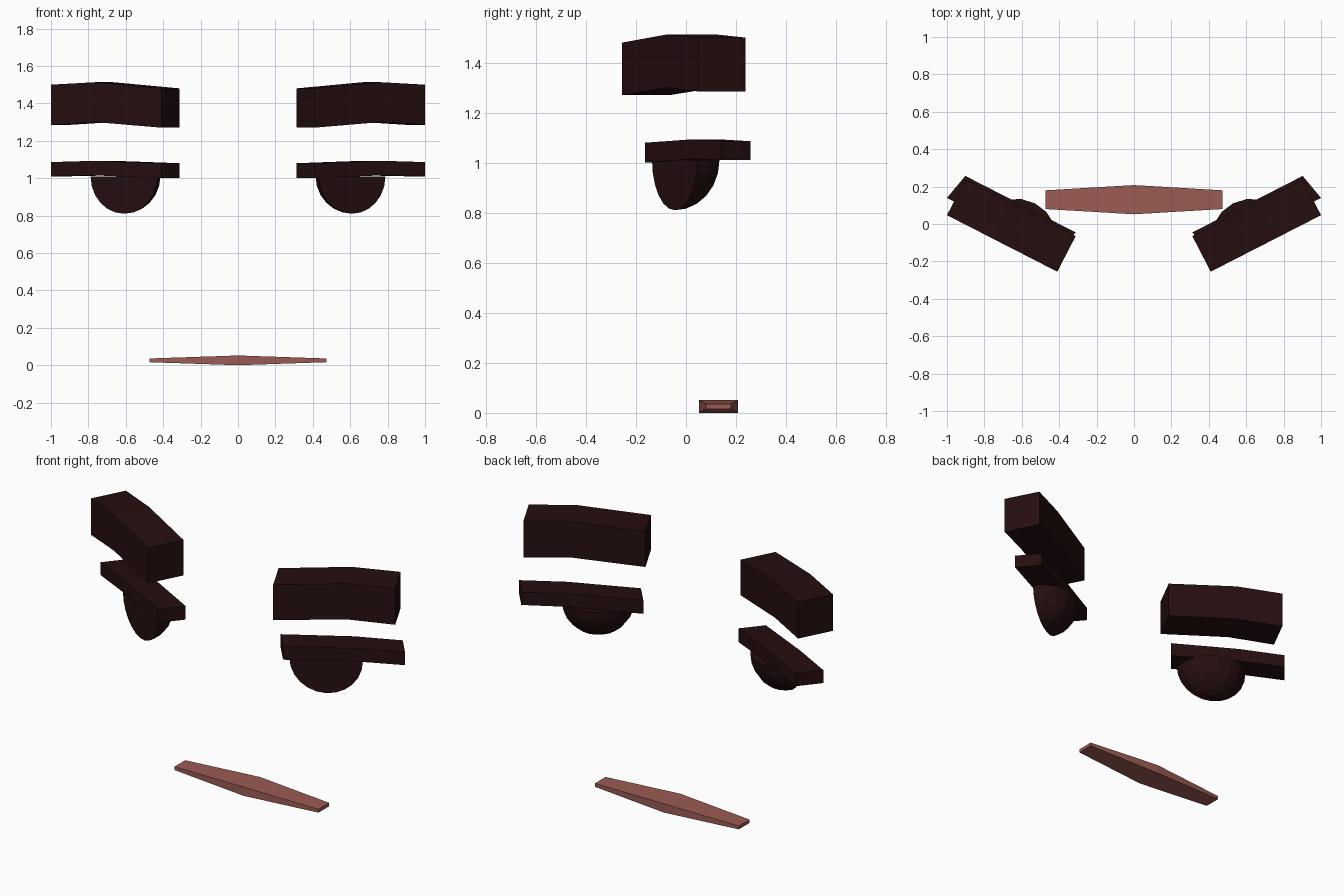
import bpy, bmesh, math
from mathutils import Matrix, Vector

cube = bpy.data.objects.get("Cube")
if cube:
    bpy.data.objects.remove(cube, do_unlink=True)


def material(name, rgb):
    m = bpy.data.materials.new(name)
    m.use_nodes = True
    m.diffuse_color = (*rgb, 1)
    m.node_tree.nodes["Principled BSDF"].inputs["Base Color"].default_value = (*rgb, 1)
    return m


dark = material("dark brown", (0.019, 0.0045, 0.005))
pink = material("lip pink", (0.33, 0.105, 0.088))


def finish(name, bm, mat, mirrored):
    bmesh.ops.recalc_face_normals(bm, faces=bm.faces)
    mesh = bpy.data.meshes.new(name)
    bm.to_mesh(mesh)
    bm.free()
    mesh.materials.append(mat)
    obj = bpy.data.objects.new(name, mesh)
    bpy.context.collection.objects.link(obj)
    if mirrored:
        obj.modifiers.new("both sides", "MIRROR")
    return obj


def bar(name, sections, mat, mirrored=True):
    """Loft a four-sided bar; a section is (front xy, back xy, bottom, top)."""
    bm = bmesh.new()
    rings = []
    for front, back, low, high in sections:
        rings.append([bm.verts.new((*p, z)) for p, z in
                      ((front, low), (back, low), (back, high), (front, high))])
    for a, b in zip(rings, rings[1:]):
        for i in range(4):
            j = (i + 1) % 4
            bm.faces.new((a[i], a[j], b[j], b[i]))
    bm.faces.new(rings[0])
    bm.faces.new(rings[-1])
    return finish(name, bm, mat, mirrored)


def slanted_sections(inner, width, heights):
    """Sections along the slanted run of the face, bent at the arch."""
    run = Vector((0.59, 0.302))
    start, depth = Vector(inner), Vector(width)
    return [(start + run * t, start + run * t + depth, low, high)
            for t, (low, high) in zip((0, 0.6, 1), heights)]


# Eyebrows and upper eyelids
bar("eyebrows", slanted_sections((0.41, -0.255), (-0.098, 0.19),
    ((1.27, 1.48), (1.30, 1.513), (1.285, 1.50))), dark)
bar("eyelids", slanted_sections((0.41, -0.163), (-0.098, 0.118),
    ((1.0, 1.08), (1.015, 1.093), (1.01, 1.086))), dark)

# Eyes: quarter balls hanging below the lids, flat side forward
bm = bmesh.new()
bmesh.ops.create_uvsphere(bm, u_segments=16, v_segments=12, radius=0.2)
for normal in ((0, -1, 0), (0, 0, 1)):
    cut = bmesh.ops.bisect_plane(bm, geom=bm.verts[:] + bm.edges[:] + bm.faces[:],
                                 plane_co=(0, 0, 0), plane_no=normal, clear_outer=True)
    rim = [e for e in cut["geom_cut"] if isinstance(e, bmesh.types.BMEdge)]
    bmesh.ops.holes_fill(bm, edges=[e for e in bm.edges if e.is_boundary] or rim)
bm.transform(Matrix.Translation((0.61, -0.045, 1.01))
             @ Matrix.Rotation(math.radians(27), 4, "Z")
             @ Matrix.Diagonal((1, 0.875, 1, 1)))
finish("eyes", bm, dark, True)

# Mouth: a flat bar tapering to both ends
bar("mouth", [((x, 0.13 - d), (x, 0.13 + d), 0.026 - h, 0.026 + h)
              for x, d, h in ((-0.473, 0.05, 0.01), (0, 0.078, 0.026), (0.473, 0.05, 0.01))],
    pink, False)
